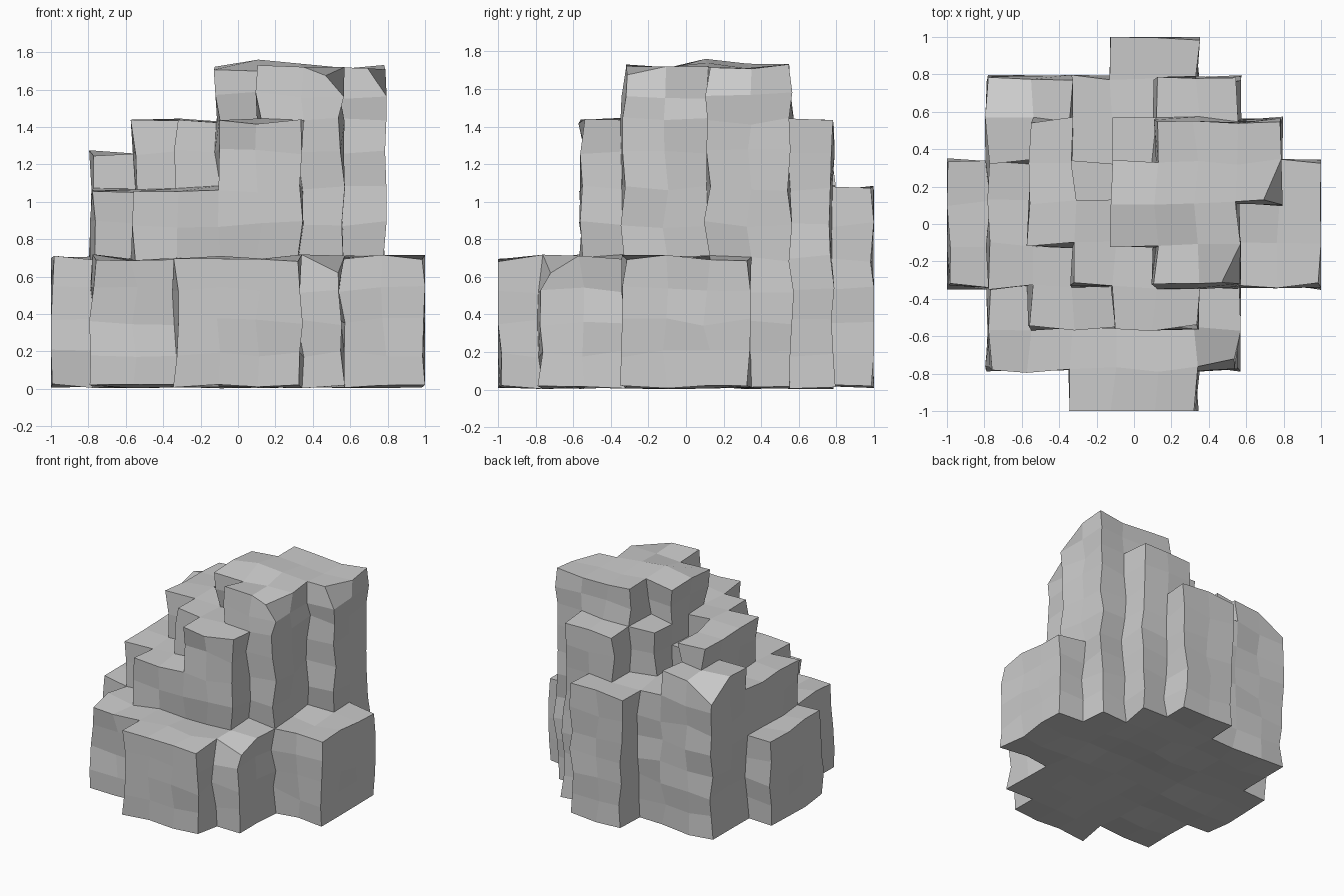
import bpy, random
from mathutils import Vector

if "Cube" in bpy.data.objects:
    bpy.data.objects.remove(bpy.data.objects["Cube"])

random.seed(4)
CELL = 2 / 9
LEVELS = [.015, .19, .36, .53, .70, .88, 1.07, 1.265, 1.43, 1.57, 1.715]

# Column heights in layers: first row is the back, left to right is -x to +x (A = 10)
PLAN = ["000066000",
        "077668800",
        "07868AAA0",
        "4687AAAA4",
        "4688AAA44",
        "46688AA44",
        "046688400",
        "044444400",
        "000444000"][::-1]


def height(i, j):
    return int(PLAN[j][i], 16) if 0 <= i < 9 and 0 <= j < 9 else 0


# Knocked-off corners: grid point -> offset
CHIPS = {(7, 3, 10): (-.10, .02, -.02), (8, 5, 10): (-.07, .02, -.01),
         (1, 8, 7): (0, 0, -.14), (7, 1, 4): (0, .04, -.06),
         (3, 5, 8): (.03, .03, .02), (5, 5, 10): (.0, 0, .04),
         (5, 6, 10): (0, 0, .03), (6, 5, 10): (0, 0, .04)}

verts, index, faces = [], {}, []


# Shared, slightly wobbled grid point
def point(i, j, k):
    key = (i, j, k)
    if key not in index:
        p = Vector((-1 + i * CELL, -1 + j * CELL, LEVELS[k]))
        a = .02
        p += Vector((random.uniform(-a, a), random.uniform(-a, a),
                     random.uniform(-a, a) if k else random.uniform(-.012, .012)))
        p += Vector(CHIPS.get(key, (0, 0, 0)))
        p.x, p.y = max(-1, min(1, p.x)), max(-1, min(1, p.y))
        index[key] = len(verts)
        verts.append(p)
    return index[key]


def quad(*corners):
    faces.append([point(*c) for c in corners])


# Blocky stone: top, underside and exposed sides of every column
for j in range(9):
    for i in range(9):
        h = height(i, j)
        if not h:
            continue
        I, J = i + 1, j + 1
        quad((i, j, h), (I, j, h), (I, J, h), (i, J, h))
        quad((i, j, 0), (i, J, 0), (I, J, 0), (I, j, 0))
        sides = [((i, j - 1), (i, j), (I, j)), ((I, j), (I, j), (I, J)),
                 ((i, J), (I, J), (i, J)), ((i - 1, j), (i, J), (i, j))]
        for near, a, b in sides:
            for k in range(height(*near), h):
                quad((*a, k), (*b, k), (*b, k + 1), (*a, k + 1))

mesh = bpy.data.meshes.new("rock")
mesh.from_pydata([tuple(v) for v in verts], [], faces)
mesh.update()
rock = bpy.data.objects.new("rock", mesh)
bpy.context.collection.objects.link(rock)
